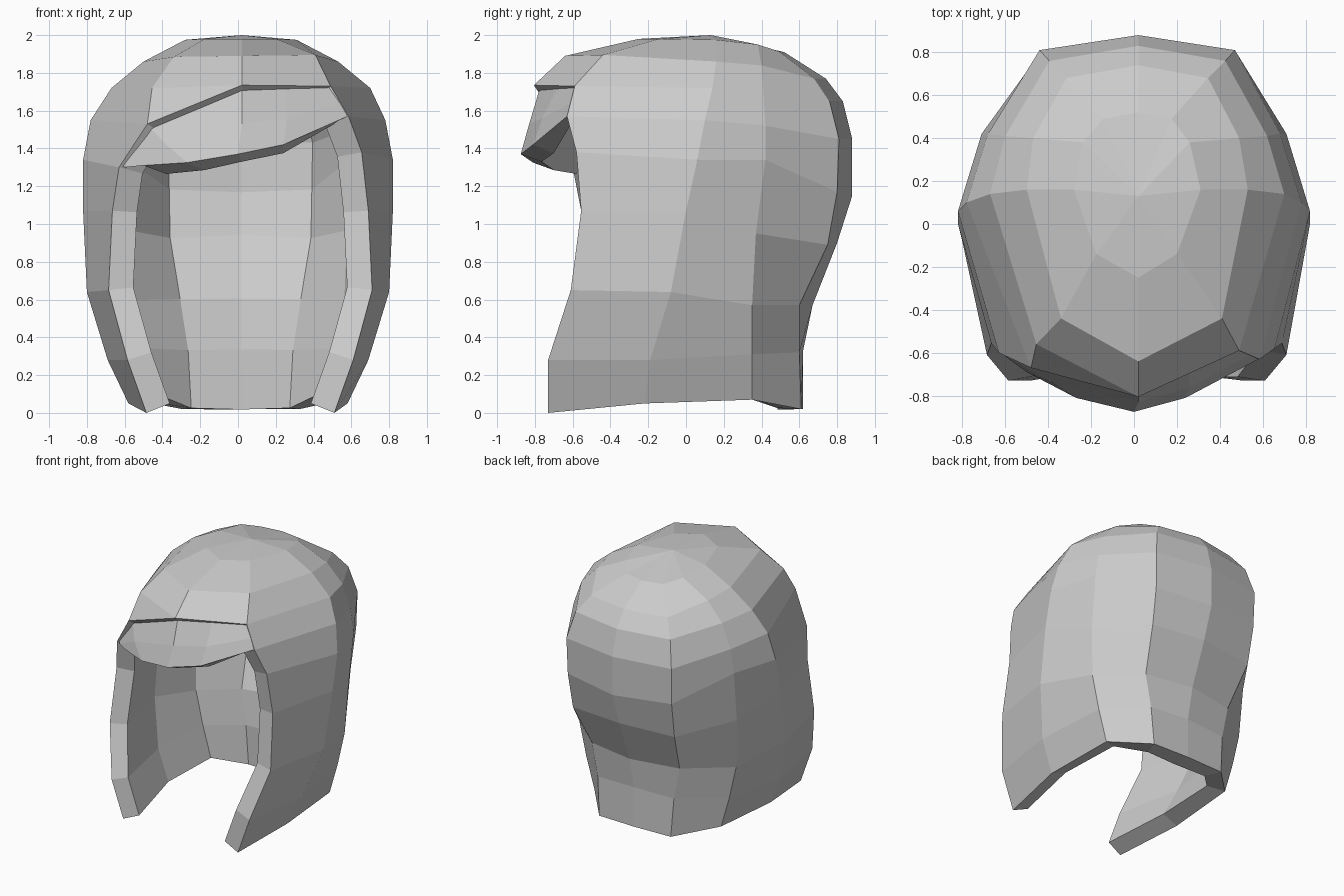
import bpy, bmesh

if "Cube" in bpy.data.objects:
    bpy.data.objects.remove(bpy.data.objects["Cube"])

# Column profiles of the right half, hem to crown (x, y, z)
front = [(.51, -.73, 0), (.61, -.73, .28), (.71, -.61, .65), (.69, -.555, 1.07), (.655, -.58, 1.38),
         (.585, -.63, 1.57), (.49, -.59, 1.73), (.41, -.44, 1.895), (.2, -.14, 1.98)]
side = [(.58, -.22, .05), (.69, -.19, .28), (.8, -.08, .64), (.82, 0, 1.07), (.82, .06, 1.34),
        (.78, .1, 1.55), (.7, .14, 1.72), (.53, .16, 1.86), (.31, .16, 1.975)]
rear_side = [(.55, .35, .07), (.62, .35, .31), (.68, .35, .57), (.7, .37, .95), (.71, .42, 1.34),
             (.68, .42, 1.52), (.62, .41, 1.7), (.49, .4, 1.84), (.26, .38, 1.95)]
rear = [(.31, .61, .02), (.33, .6, .32), (.38, .6, .57), (.44, .75, .89), (.45, .8, 1.17),
        (.455, .81, 1.45), (.41, .76, 1.65), (.33, .68, 1.77), (.16, .49, 1.915)]
back = [(0, .62, .02), (0, .62, .33), (0, .67, .57), (0, .8, .9), (0, .88, 1.15),
        (0, .88, 1.45), (0, .83, 1.65), (0, .74, 1.77), (0, .52, 1.91)]
peak = [(.02, -.805, 1.735), (.02, -.64, 1.89), (.02, -.25, 1.98)]


def mirror(col):
    return [(-x, y, z) for x, y, z in col]


def shift(col, dx, start=0):
    """Slide a column sideways from one level upward."""
    return [(x + dx * (i >= start), y, z) for i, (x, y, z) in enumerate(col)]


def add_columns(bm, cols):
    """Loft faces between neighbouring columns of equal length."""
    grid = [[bm.verts.new(p) for p in c] for c in cols]
    for a, b in zip(grid, grid[1:]):
        for i in range(len(a) - 1):
            bm.faces.new((a[i], b[i], b[i + 1], a[i + 1]))
    return grid


def finish(bm, name):
    bmesh.ops.remove_doubles(bm, verts=bm.verts, dist=.0005)
    bmesh.ops.recalc_face_normals(bm, faces=bm.faces)
    me = bpy.data.meshes.new(name)
    bm.to_mesh(me)
    bm.free()
    ob = bpy.data.objects.new(name, me)
    bpy.context.collection.objects.link(ob)
    return ob


# Main hair shell: the left front edge sweeps lower than the right
front_left = shift(mirror(front), .025)
front_left[4:7] = [(-.63, -.6, 1.3), (-.48, -.67, 1.53), (-.455, -.56, 1.72)]
front_left[7] = (-.34, -.44, 1.885)
cols = [front, side, rear_side, shift(rear, .015), shift(back, .02), shift(mirror(rear), .015),
        shift(mirror(rear_side), .02, 6), shift(mirror(side), .03, 6), front_left]
bm = bmesh.new()
grid = add_columns(bm, cols)
R, L = grid[0], grid[-1]

# Upper fringe panels and crown fan
P = [bm.verts.new(p) for p in peak]
for i in range(2):
    bm.faces.new((P[i], R[6 + i], R[7 + i], P[i + 1]))
    bm.faces.new((L[6 + i], P[i], P[i + 1], L[7 + i]))
bm.faces.new((L[5], P[0], L[6]))
apex = bm.verts.new((.02, .13, 2))
ring = [c[8] for c in grid] + [P[2]]
for a, b in zip(ring, ring[1:] + ring[:1]):
    bm.faces.new((a, b, apex))
shell = finish(bm, "hair_shell")
if max(shell.data.polygons, key=lambda p: p.center.z).normal.z < 0:
    shell.data.flip_normals()
mod = shell.modifiers.new("thickness", "SOLIDIFY")
mod.thickness = .135
mod.offset = -1
mod.use_even_offset = False

# Lower fringe: closed sections swept across the forehead
top = [(-.61, -.6, 1.305), (-.46, -.645, 1.505), (.02, -.775, 1.715), (.25, -.68, 1.722), (.485, -.58, 1.728)]
mid = [(-.595, -.62, 1.3), (-.38, -.74, 1.42), (.02, -.83, 1.53), (.26, -.76, 1.56), (.54, -.61, 1.64)]
edge = [(-.5, -.69, 1.31), (-.27, -.81, 1.325), (0, -.875, 1.37), (.24, -.81, 1.42), (.58, -.63, 1.57)]
under = [(-.38, -.58, 1.265), (-.18, -.7, 1.285), (.02, -.765, 1.33), (.24, -.7, 1.375), (.56, -.59, 1.56)]
inner = [(-.44, -.54, 1.33), (-.34, -.52, 1.5), (.02, -.63, 1.68), (.24, -.57, 1.69), (.46, -.53, 1.71)]
bm = bmesh.new()
rows = add_columns(bm, [top, mid, edge, under, inner, top])
for k in (0, -1):
    bm.faces.new([r[k] for r in rows[:-1]])
finish(bm, "lower_fringe")
